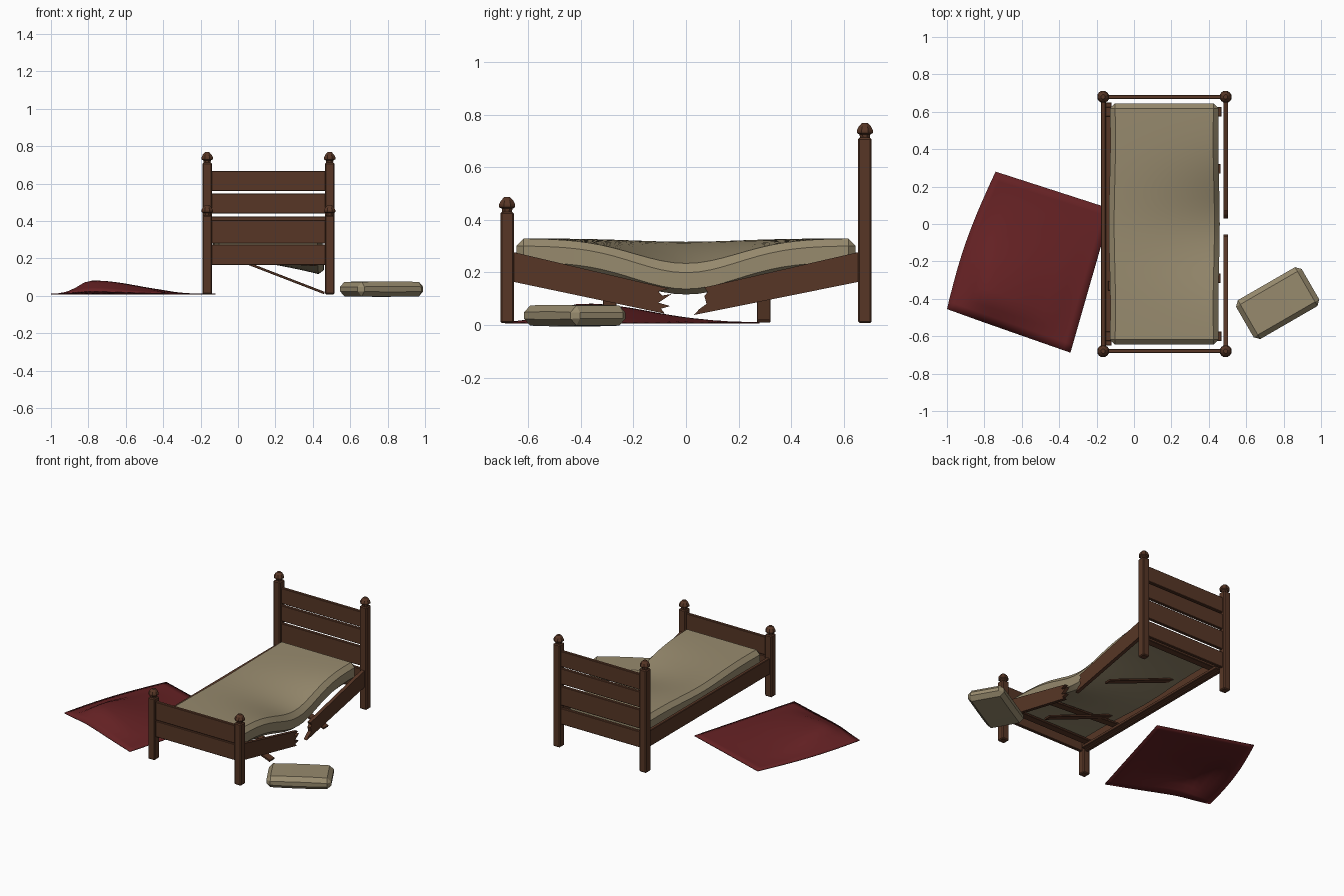
import bpy, bmesh, math
from mathutils import Matrix, Vector

if "Cube" in bpy.data.objects:
    bpy.data.objects.remove(bpy.data.objects["Cube"], do_unlink=True)


def material(name, rgb):
    m = bpy.data.materials.new(name)
    m.use_nodes = True
    m.diffuse_color = (*rgb, 1)
    node = m.node_tree.nodes["Principled BSDF"]
    node.inputs["Base Color"].default_value = (*rgb, 1)
    node.inputs["Roughness"].default_value = 0.9
    return m


WOOD = material("dark wood", (0.095, 0.037, 0.019))
LINEN = material("worn linen", (0.31, 0.255, 0.155))
RED = material("red wool", (0.135, 0.016, 0.018))


def finish(name, bm, mat, smooth=None):
    bmesh.ops.recalc_face_normals(bm, faces=bm.faces)
    mesh = bpy.data.meshes.new(name)
    bm.to_mesh(mesh)
    bm.free()
    mesh.materials.append(mat)
    ob = bpy.data.objects.new(name, mesh)
    bpy.context.collection.objects.link(ob)
    if smooth:
        bpy.ops.object.select_all(action="DESELECT")
        ob.select_set(True)
        bpy.context.view_layer.objects.active = ob
        bpy.ops.object.shade_smooth_by_angle(angle=math.radians(smooth))
    return ob


def box_mesh(size, bevel):
    bm = bmesh.new()
    bmesh.ops.create_cube(bm, size=1)
    bmesh.ops.scale(bm, vec=size, verts=bm.verts)
    bmesh.ops.bevel(bm, geom=bm.edges[:], offset=bevel, segments=1, affect="EDGES")
    return bm


def box(name, low, high, mat=WOOD, bevel=0.003):
    low, high = Vector(low), Vector(high)
    bm = box_mesh(high - low, bevel)
    bmesh.ops.translate(bm, vec=(low + high) / 2, verts=bm.verts)
    return finish(name, bm, mat)


def slice_mesh(bm, axis, half, count):
    # Adds evenly spaced cuts so that the block can bend
    normal = Vector((axis == 0, axis == 1, axis == 2))
    for i in range(1, count):
        bmesh.ops.bisect_plane(bm, geom=bm.verts[:] + bm.edges[:] + bm.faces[:],
                               plane_co=normal * half * (2 * i / count - 1),
                               plane_no=normal)


LEFT, RIGHT, END = 0.49, -0.165, 0.68


# Posts with eight-sided turned finials
def finial(name, x, y, z):
    profile = [(0.02, 0), (0.022, 0.012), (0.033, 0.018), (0.033, 0.028),
               (0.025, 0.043), (0.012, 0.056)]
    bm = bmesh.new()
    rings = []
    for r, h in profile:
        rings.append([bm.verts.new((x + r * math.cos(a), y + r * math.sin(a), z + h))
                      for a in [math.pi * (k + 0.5) / 4 for k in range(8)]])
    for a, b in zip(rings, rings[1:]):
        for k in range(8):
            bm.faces.new((a[k], a[k - 1], b[k - 1], b[k]))
    bm.faces.new(rings[0])
    bm.faces.new(rings[-1])
    finish(name, bm, WOOD)


for end, y, top in (("head", END, 0.712), ("foot", -END, 0.43)):
    for side, x in (("left", LEFT), ("right", RIGHT)):
        box(f"{end}_post_{side}", (x - 0.026, y - 0.026, 0.008),
            (x + 0.026, y + 0.026, top), bevel=0.006)
        finial(f"{end}_finial_{side}", x, y, top)

# Head and foot planks
planks = {"head": [(0.165, 0.275), (0.295, 0.425), (0.44, 0.548), (0.56, 0.667)],
          "foot": [(0.165, 0.275), (0.28, 0.405)]}
for end, y in (("head", END), ("foot", -END)):
    for i, (low, high) in enumerate(planks[end]):
        box(f"{end}board_plank_{i + 1}", (RIGHT + 0.02, y - 0.011, low),
            (LEFT - 0.02, y + 0.011, high))

# Whole side rail with its inner ledge
box("whole_rail", (RIGHT - 0.012, -END + 0.02, 0.165), (RIGHT + 0.012, END - 0.02, 0.275))
box("rail_ledge", (RIGHT + 0.012, -0.65, 0.17), (RIGHT + 0.045, 0.65, 0.19))


# Broken side rail: two splintered halves drooping to the middle
def splintered_rail(name, outline):
    bm = bmesh.new()
    face = bm.faces.new([bm.verts.new((LEFT - 0.012, y, z)) for y, z in outline])
    made = bmesh.ops.extrude_face_region(bm, geom=[face])["geom"]
    moved = [v for v in made if isinstance(v, bmesh.types.BMVert)]
    bmesh.ops.translate(bm, vec=(0.024, 0, 0), verts=moved)
    finish(name, bm, WOOD)


splintered_rail("broken_rail_front", [
    (-0.66, 0.165), (-0.66, 0.278), (-0.065, 0.138), (-0.105, 0.128), (-0.09, 0.112),
    (-0.055, 0.118), (-0.105, 0.085), (-0.06, 0.072), (-0.095, 0.062), (-0.08, 0.043)])
splintered_rail("broken_rail_back", [
    (0.66, 0.165), (0.66, 0.278), (0.07, 0.143), (0.082, 0.125),
    (0.07, 0.11), (0.078, 0.08), (0.05, 0.06), (0.03, 0.038)])

# Level slats, then fallen slats leaning on the floor
for i, y in enumerate((-0.6, 0.6)):
    box(f"level_slat_{i + 1}", (RIGHT + 0.012, y - 0.026, 0.188), (LEFT - 0.022, y + 0.026, 0.203))


def loose_slat(name, start, end, width=0.052):
    start, end = Vector(start), Vector(end)
    along = (end - start).normalized()
    across = Vector((0, 0, 1)).cross(along).normalized()
    frame = Matrix((along, across, along.cross(across))).transposed().to_4x4()
    bm = box_mesh(((end - start).length, width, 0.013), 0.002)
    bmesh.ops.transform(bm, matrix=Matrix.Translation((start + end) / 2) @ frame, verts=bm.verts)
    finish(name, bm, WOOD)


loose_slat("fallen_slat_back", (-0.1, 0.295, 0.232), (0.462, 0.295, 0.015))
loose_slat("fallen_slat_front", (-0.1, -0.29, 0.232), (0.462, -0.29, 0.015))
loose_slat("sagging_slat", (-0.14, -0.33, 0.198), (0.42, -0.33, 0.165))

# Mattress sagging over the broken side
size = Vector((0.585, 1.29, 0.118))
bm = box_mesh(size, 0.028)
slice_mesh(bm, 0, size.x / 2, 10)
slice_mesh(bm, 1, size.y / 2, 28)
for v in bm.verts:
    u = v.co.x / size.x + 0.5
    dip = math.exp(-(v.co.y / 0.28) ** 2)
    v.co.z += 0.27 - dip * (0.012 + 0.09 * u ** 1.7)
    v.co.x += 0.162 + 0.008 * math.cos(v.co.y * 7) * (u - 0.5)
finish("mattress", bm, LINEN, 30)

# Pillow lying on the floor
bm = box_mesh((0.405, 0.24, 0.074), 0.026)
slice_mesh(bm, 0, 0.2, 4)
slice_mesh(bm, 1, 0.12, 3)
for v in bm.verts:
    v.co.z += 0.039 + 0.004 * math.cos(v.co.x * 7) * math.copysign(1, v.co.z) - 0.003
bmesh.ops.transform(bm, matrix=Matrix.Translation((0.768, -0.423, 0))
                    @ Matrix.Rotation(math.radians(30), 4, "Z"), verts=bm.verts)
finish("pillow", bm, LINEN, 30)

# Rumpled blanket spread between its four corners
corners = [Vector(c) for c in ((-1, -0.455), (-0.34, -0.688), (-0.12, 0.08), (-0.74, 0.28))]
bm = bmesh.new()
bmesh.ops.create_grid(bm, x_segments=18, y_segments=18, size=0.5)
for v in bm.verts:
    u, w = v.co.x + 0.5, v.co.y + 0.5
    near = corners[0].lerp(corners[1], u)
    far = corners[3].lerp(corners[2], u)
    p = near.lerp(far, w)
    p.x -= 0.025 * math.sin(math.pi * w) * (1 - u)
    dx, dy = p.x + 0.77, p.y + 0.38
    spread = 0.13 if dx < 0 else 0.33
    lump = math.exp(-(dx / spread) ** 2 - (dy / 0.33) ** 2)
    fade = min(1, 5 * min(u, w + 0.05, 1 - u, 1 - w))
    v.co = (p.x, p.y, 0.009 + 0.07 * lump * fade)
blanket = finish("blanket", bm, RED, 60)
thick = blanket.modifiers.new("cloth thickness", "SOLIDIFY")
thick.thickness = 0.005
thick.offset = 0
